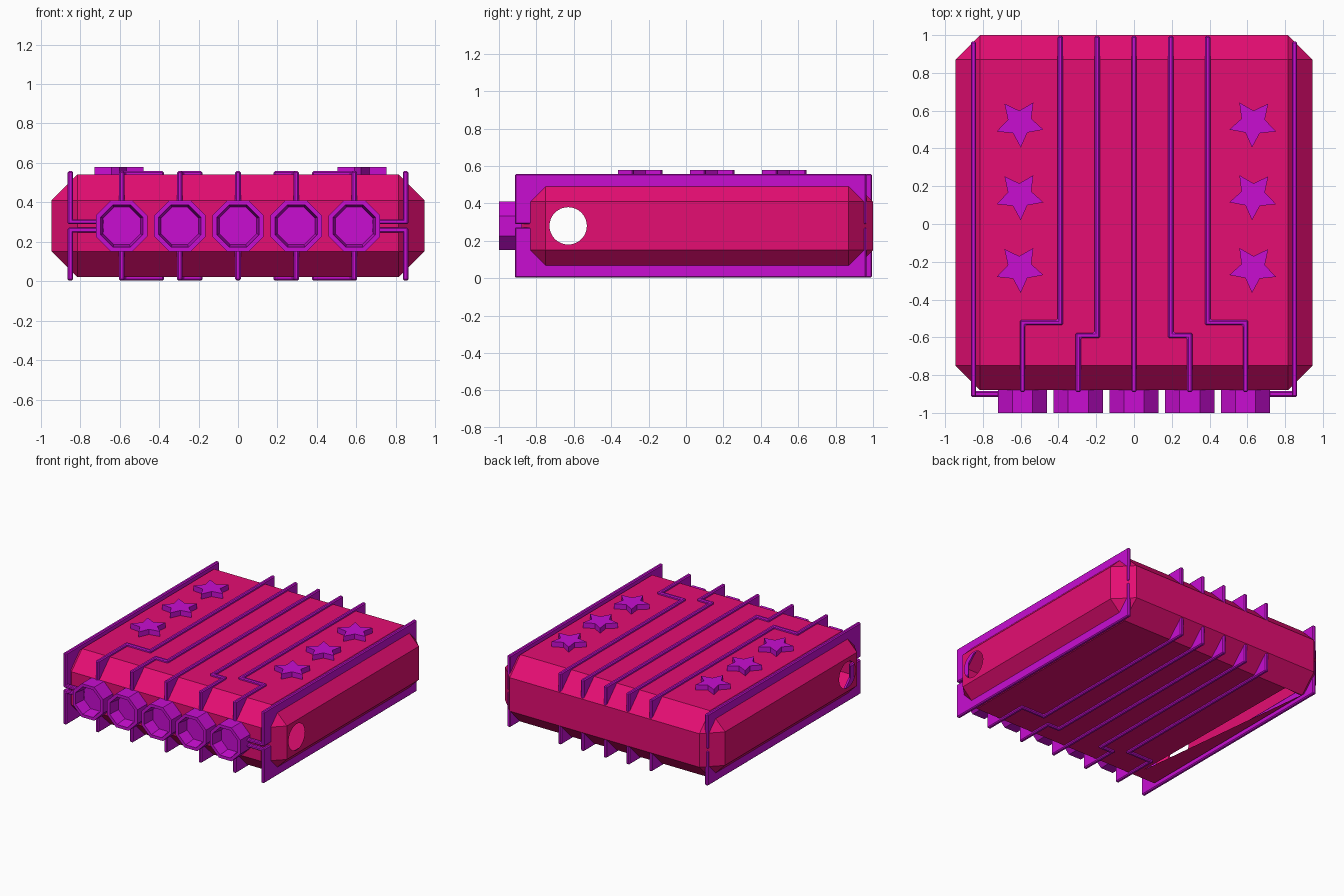
import bpy, bmesh, math
from mathutils import Vector, Matrix

if "Cube" in bpy.data.objects:
    bpy.data.objects.remove(bpy.data.objects["Cube"])


def material(name, rgb):
    m = bpy.data.materials.new(name)
    m.diffuse_color = (*rgb, 1)
    m.use_nodes = True
    m.node_tree.nodes["Principled BSDF"].inputs["Base Color"].default_value = m.diffuse_color
    return m


PINK = material("pink", (0.78, 0.004, 0.17))
PURPLE = material("purple", (0.58, 0.004, 0.64))


def make(name, bm, mat=None):
    bmesh.ops.recalc_face_normals(bm, faces=bm.faces)
    me = bpy.data.meshes.new(name)
    bm.to_mesh(me)
    bm.free()
    ob = bpy.data.objects.new(name, me)
    bpy.context.collection.objects.link(ob)
    if mat:
        me.materials.append(mat)
    return ob


def box(lo, hi, chamfer=0):
    bm = bmesh.new()
    bmesh.ops.create_cube(bm, size=1)
    lo, hi = Vector(lo), Vector(hi)
    for v in bm.verts:
        v.co = Vector([(lo[i] + hi[i]) / 2 + v.co[i] * (hi[i] - lo[i]) for i in range(3)])
    if chamfer:
        bmesh.ops.bevel(bm, geom=bm.edges[:], offset=chamfer, segments=1, affect='EDGES')
    return bm


def prism(points, z0, z1, chamfer=0):
    bm = bmesh.new()
    face = bm.faces.new([bm.verts.new((x, y, z0)) for x, y in points])
    top = bmesh.ops.extrude_face_region(bm, geom=[face])["geom"]
    for v in top:
        if isinstance(v, bmesh.types.BMVert):
            v.co.z = z1
    bmesh.ops.recalc_face_normals(bm, faces=bm.faces)
    if chamfer:
        bmesh.ops.bevel(bm, geom=bm.edges[:], offset=chamfer, segments=1, affect='EDGES')
    return bm


def subtract(ob, cutter):
    mod = ob.modifiers.new("cut", 'BOOLEAN')
    mod.operation, mod.solver, mod.object = 'DIFFERENCE', 'EXACT', cutter
    bpy.context.view_layer.update()
    me = bpy.data.meshes.new_from_object(ob.evaluated_get(bpy.context.evaluated_depsgraph_get()))
    ob.modifiers.clear()
    ob.data = me


# Hollow chamfered body with round side openings and a sliver opening underneath
body = make("body", box((-0.945, -0.88, 0.02), (0.945, 1.0, 0.54), 0.13), PINK)
bm = bmesh.new()
bmesh.ops.create_cone(bm, cap_ends=True, segments=32, radius1=0.1, radius2=0.1, depth=2.4,
                      matrix=Matrix.Translation((0, -0.63, 0.28)) @ Matrix.Rotation(math.pi / 2, 4, 'Y'))
hole_cutter = make("hole_cutter", bm)
slot_cutter = make("slot_cutter", prism([(-0.64, -0.65), (-0.66, 0.87), (-0.81, 0.86)], -0.1, 0.09))
subtract(body, hole_cutter)
subtract(body, slot_cutter)
bm = bmesh.new()
bm.from_mesh(body.data)
inner = []
for f in bm.faces:
    c = f.calc_center_median()
    tube = abs(c.x) < 0.9 and math.hypot(c.y + 0.63, c.z - 0.28) < 0.105
    slot = -0.83 < c.x < -0.6 and abs(c.y) < 0.9 and 0.025 < c.z < 0.12
    if tube or slot:
        inner.append(f)
bmesh.ops.delete(bm, geom=inner, context='FACES')
bm.to_mesh(body.data)
bm.free()

# Core that hollows the ribs out inside the body
core = make("rib_core_cutter", box((-0.915, -0.85, 0.05), (0.915, 0.97, 0.51), 0.12))


def rib(name, path, z0, z1, half=0.014):
    pts = [Vector(p) for p in path]
    normals = []
    for a, b in zip(pts, pts[1:]):
        d = (b - a).normalized()
        normals.append(Vector((-d.y, d.x)))
    sides = [[], []]
    for i, p in enumerate(pts):
        near = normals[max(0, i - 1):i + 1]
        n = near[0] + near[1] if len(near) == 2 and near[0] != near[1] else near[0]
        sides[0].append(p + n * half)
        sides[1].append(p - n * half)
    ob = make(name, prism(sides[0] + sides[1][::-1], z0, z1, 0.007), PURPLE)
    subtract(ob, core)


# Ribs that wrap the body and jog out to each knob
rib("centre_rib", [(0, 0.995), (0, -0.89)], 0.003, 0.558)
for s, side in ((-1, "left"), (1, "right")):
    for back, front, jog, n in ((0.195, 0.295, -0.59, "inner"), (0.39, 0.59, -0.522, "outer")):
        rib(f"{n}_rib_{side}", [(s * back, 0.995), (s * back, jog), (s * front, jog), (s * front, -0.89)],
            0.003, 0.558)
    # Edge fins in two halves, each turning into a bar that meets the end knob
    for z0, z1, bar, n in ((0.003, 0.272, 0.247, "lower"), (0.289, 0.558, 0.289, "upper")):
        rib(f"{n}_edge_fin_{side}", [(s * 0.85, 0.965), (s * 0.85, -0.915)], z0, z1)
        x0, x1 = sorted((s * 0.68, s * 0.86))
        make(f"{n}_front_bar_{side}", box((x0, -0.915, bar), (x1, -0.885, bar + 0.025), 0.006), PURPLE)

# Octagonal cup knobs along the front
for i in range(5):
    bm = bmesh.new()
    rings = []
    for apothem, y in ((0.13, -0.87), (0.13, -1.0), (0.107, -1.0), (0.095, -0.91)):
        r = apothem / math.cos(math.pi / 8)
        rings.append([bm.verts.new(((i - 2) * 0.295 + r * math.cos((k + 0.5) * math.pi / 4), y,
                                    0.28 + r * math.sin((k + 0.5) * math.pi / 4))) for k in range(8)])
    for a, b in zip(rings, rings[1:]):
        for k in range(8):
            bm.faces.new((a[k], a[(k + 1) % 8], b[(k + 1) % 8], b[k]))
    bm.faces.new(rings[0])
    bm.faces.new(rings[-1])
    make(f"knob_{i + 1}", bm, PURPLE)

# Raised stars on the top
for cx, turn, side in ((-0.605, 0.04, "left"), (0.63, -0.04, "right")):
    for j, cy in enumerate((0.535, 0.15, -0.235)):
        pts = []
        for k in range(10):
            r = 0.065 if k % 2 else 0.13
            a = -math.pi / 2 + turn + k * math.pi / 5
            pts.append((cx + r * math.cos(a), cy + r * math.sin(a)))
        make(f"star_{side}_{j + 1}", prism(pts, 0.53, 0.58), PURPLE)

# Hide the cutters
for c in (hole_cutter, slot_cutter, core):
    c.hide_render = True
    c.hide_set(True)
